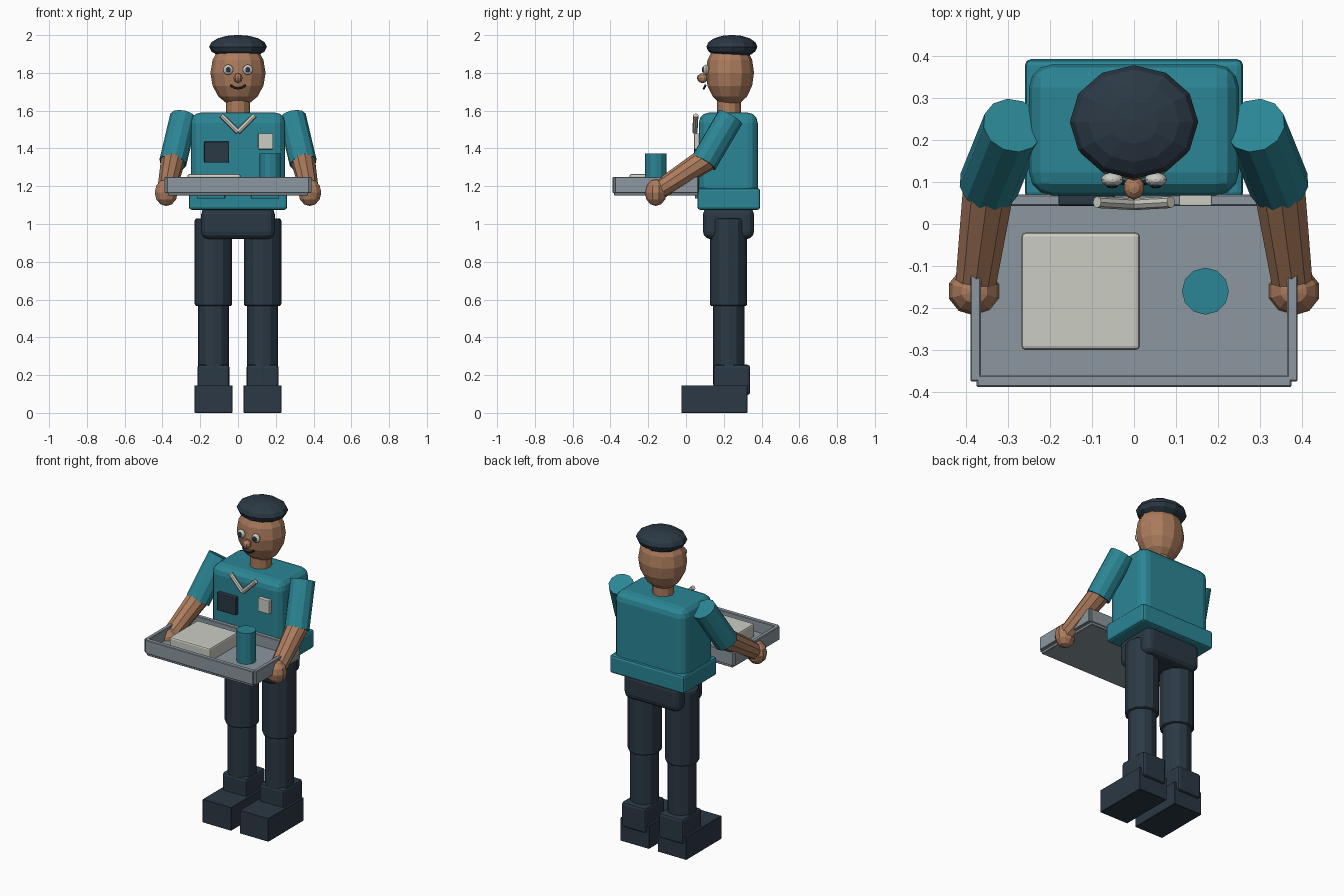
import bpy
import math
from mathutils import Vector

cube = bpy.data.objects.get("Cube")
if cube:
    bpy.data.objects.remove(cube, do_unlink=True)


def material(name, rgb):
    m = bpy.data.materials.new(name)
    m.use_nodes = True
    m.diffuse_color = (*rgb, 1)
    m.node_tree.nodes["Principled BSDF"].inputs["Base Color"].default_value = (*rgb, 1)
    return m


TEAL = material("teal cloth", (0.024, 0.235, 0.30))
NAVY = material("dark navy", (0.024, 0.040, 0.058))
SKIN = material("brown skin", (0.41, 0.20, 0.11))
GREY = material("tray grey", (0.26, 0.31, 0.345))
WHITE = material("off white", (0.60, 0.61, 0.55))
BLACK = material("near black", (0.010, 0.012, 0.016))


def finish(name, mat, bevel=0, segments=2):
    ob = bpy.context.object
    ob.name = name
    ob.data.materials.append(mat)
    if bevel:
        mod = ob.modifiers.new("soft edges", "BEVEL")
        mod.width = bevel
        mod.segments = segments
        mod.limit_method = "ANGLE"
        mod.angle_limit = math.radians(50)
    return ob


def box(name, mat, x, y, z, bevel=0.0, segments=2):
    """Box from its (low, high) range on each axis."""
    ranges = (x, y, z)
    bpy.ops.mesh.primitive_cube_add(size=1, location=[sum(r) / 2 for r in ranges])
    ob = bpy.context.object
    size = [abs(r[1] - r[0]) for r in ranges]
    for v in ob.data.vertices:
        v.co = [c * s for c, s in zip(v.co, size)]
    return finish(name, mat, bevel, segments)


def limb(name, mat, start, end, r1, r2, sides=12, bevel=0.0):
    """Tapered cylinder between two points."""
    a, b = Vector(start), Vector(end)
    bpy.ops.mesh.primitive_cone_add(vertices=sides, radius1=r1, radius2=r2,
                                    depth=(b - a).length, location=(a + b) / 2)
    bpy.context.object.rotation_euler = (b - a).to_track_quat("Z", "Y").to_euler()
    return finish(name, mat, bevel)


def ball(name, mat, centre, radii, segments=12, rings=8):
    bpy.ops.mesh.primitive_uv_sphere_add(segments=segments, ring_count=rings,
                                         radius=1, location=centre)
    ob = bpy.context.object
    for v in ob.data.vertices:
        v.co = [c * r for c, r in zip(v.co, radii)]
    return finish(name, mat)


def span(side, low, high):
    """Mirror an x range to the chosen side."""
    return tuple(sorted((side * low, side * high)))


# Trunk
box("pelvis", NAVY, (-0.195, 0.195), (0.09, 0.36), (0.92, 1.09), 0.04, 3)
box("shirt", TEAL, (-0.25, 0.25), (0.068, 0.38), (1.09, 1.59), 0.055, 3)
box("shirt_hem", TEAL, (-0.26, 0.26), (0.06, 0.393), (1.075, 1.19), 0.015)

# Head
limb("neck", SKIN, (0, 0.227, 1.56), (0, 0.227, 1.68), 0.063, 0.063)
ball("head", SKIN, (0, 0.232, 1.80), (0.146, 0.128, 0.178))
ball("cap", NAVY, (0, 0.243, 1.938), (0.153, 0.135, 0.063))
ball("nose", SKIN, (0, 0.087, 1.772), (0.025, 0.029, 0.026), 10, 6)

# Mouth: a thin bent tube
curve = bpy.data.curves.new("mouth", "CURVE")
curve.dimensions = "3D"
curve.bevel_depth = 0.006
curve.bevel_resolution = 1
curve.use_fill_caps = True
path = [(-0.04, 0.103, 1.735), (-0.02, 0.097, 1.721), (0, 0.094, 1.717),
        (0.02, 0.097, 1.721), (0.04, 0.103, 1.735)]
line = curve.splines.new("POLY")
line.points.add(len(path) - 1)
for point, co in zip(line.points, path):
    point.co = (*co, 1)
mouth = bpy.data.objects.new("mouth", curve)
mouth.data.materials.append(BLACK)
bpy.context.collection.objects.link(mouth)

# Mirrored parts
for side, tag in ((1, "left"), (-1, "right")):
    s = side
    # Face and collar
    ball(tag + "_eye", WHITE, (s * 0.052, 0.106, 1.817), (0.027, 0.017, 0.027))
    ball(tag + "_pupil", NAVY, (s * 0.052, 0.091, 1.817), (0.014, 0.006, 0.016), 10, 6)
    limb(tag + "_collar", WHITE, (s * 0.088, 0.052, 1.575), (0, 0.047, 1.487),
         0.014, 0.014, 8)
    # Arm
    limb(tag + "_sleeve", TEAL, (s * 0.288, 0.235, 1.565), (s * 0.345, 0.094, 1.325),
         0.073, 0.073)
    limb(tag + "_forearm", SKIN, (s * 0.343, 0.11, 1.345), (s * 0.378, -0.15, 1.175),
         0.065, 0.05, 10)
    ball(tag + "_hand", SKIN, (s * 0.38, -0.16, 1.167), (0.064, 0.058, 0.072), 10, 6)
    # Leg
    limb(tag + "_thigh", NAVY, (s * 0.13, 0.225, 0.565), (s * 0.13, 0.225, 1.03),
         0.099, 0.099, 12, 0.012)
    limb(tag + "_shin", NAVY, (s * 0.13, 0.227, 0.15), (s * 0.13, 0.227, 0.6),
         0.083, 0.083)
    box(tag + "_ankle", NAVY, span(s, 0.045, 0.215), (0.145, 0.34), (0.095, 0.255), 0.015)
    box(tag + "_shoe", NAVY, span(s, 0.03, 0.23), (-0.025, 0.325), (0, 0.146), 0.002, 1)
    # Hip pocket
    box(tag + "_hip_pocket", TEAL, span(s, 0.07, 0.215), (0.047, 0.07), (1.135, 1.24), 0.004)
    # Tray side
    box(tag + "_tray_side", GREY, span(s, 0.365, 0.39), (-0.375, 0.065), (1.165, 1.25), 0.003, 1)

# Chest details
box("chest_pocket", NAVY, (-0.18, -0.047), (0.043, 0.075), (1.325, 1.437), 0.006)
box("name_badge", WHITE, (0.107, 0.186), (0.043, 0.075), (1.395, 1.48), 0.004)

# Tray and load
box("tray_floor", GREY, (-0.37, 0.37), (-0.38, 0.065), (1.15, 1.18), 0.003, 1)
box("tray_front", GREY, (-0.375, 0.375), (-0.388, -0.36), (1.165, 1.25), 0.003, 1)
box("tray_back", GREY, (-0.375, 0.375), (0.043, 0.07), (1.165, 1.25), 0.003, 1)
box("folded_cloth", WHITE, (-0.268, 0.014), (-0.30, -0.02), (1.178, 1.264), 0.01)
limb("cup", TEAL, (0.17, -0.16, 1.178), (0.17, -0.16, 1.374), 0.056, 0.056)
